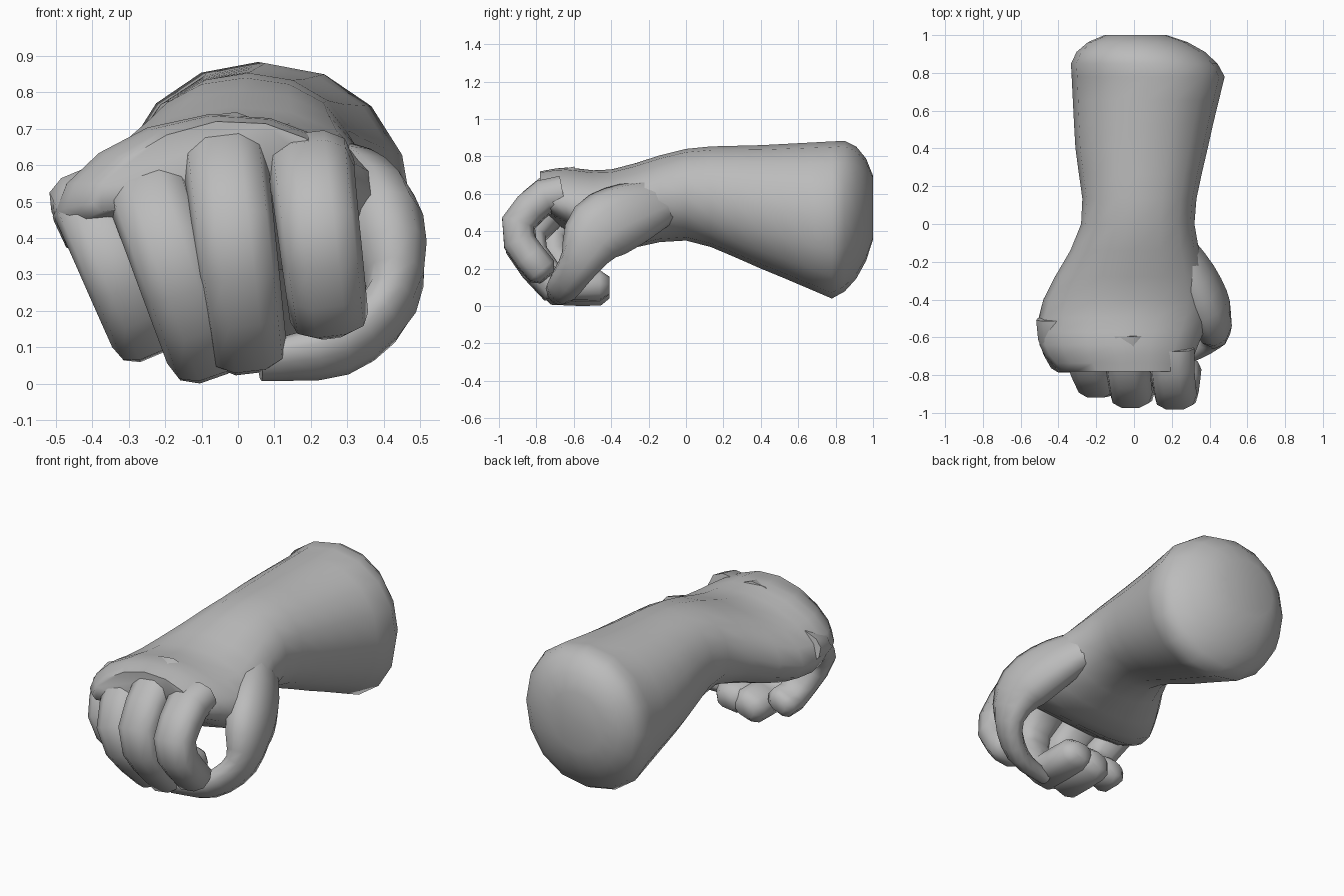
import bpy, bmesh, math
from mathutils import Vector

cube = bpy.data.objects.get("Cube")
if cube:
    bpy.data.objects.remove(cube, do_unlink=True)

skin = bpy.data.materials.new("plain grey")
skin.use_nodes = True
grey = (0.5, 0.5, 0.5, 1)
skin.diffuse_color = grey
skin.node_tree.nodes["Principled BSDF"].inputs["Base Color"].default_value = grey


def oval(sides, power):
    """Points of a unit superellipse."""
    points = []
    for i in range(sides):
        angle = math.tau * i / sides
        c, s = math.cos(angle), math.sin(angle)
        points.append((math.copysign(abs(c) ** (2 / power), c),
                       math.copysign(abs(s) ** (2 / power), s)))
    return points


def smooth_path(stations, steps):
    """Catmull-Rom interpolation through equally long tuples."""
    keys = [Vector(s) for s in stations]
    keys = [keys[0] * 2 - keys[1]] + keys + [keys[-1] * 2 - keys[-2]]
    path = []
    for a, b, c, d in zip(keys, keys[1:], keys[2:], keys[3:]):
        for i in range(steps):
            t = i / steps
            path.append(b + (c - a) * (t / 2)
                        + (a * 2 - b * 5 + c * 4 - d) * (t * t / 2)
                        + (b * 3 - a - c * 3 + d) * (t ** 3 / 2))
    return path + [keys[-2]]


def loft(name, rings):
    """Skin a list of point rings into a closed, smooth shaded part."""
    bm = bmesh.new()
    loops = [[bm.verts.new(point) for point in ring] for ring in rings]
    for near, far in zip(loops, loops[1:]):
        for i in range(len(near)):
            bm.faces.new((near[i - 1], near[i], far[i], far[i - 1]))
    bm.faces.new(loops[0])
    bm.faces.new(loops[-1])
    bmesh.ops.recalc_face_normals(bm, faces=bm.faces)
    mesh = bpy.data.meshes.new(name)
    bm.to_mesh(mesh)
    bm.free()
    mesh.materials.append(skin)
    part = bpy.data.objects.new(name, mesh)
    bpy.context.collection.objects.link(part)
    bpy.ops.object.select_all(action='DESELECT')
    part.select_set(True)
    bpy.context.view_layer.objects.active = part
    bpy.ops.object.shade_smooth_by_angle(angle=math.radians(60))


def tube(name, path, widths, flatness, across, power):
    """Flattened tube along a path, kept level with the across direction."""
    rings = []
    for i, centre in enumerate(path):
        along = (path[min(i + 1, len(path) - 1)] - path[max(i - 1, 0)]).normalized()
        side = (across - along * across.dot(along)).normalized()
        deep = along.cross(side) * flatness
        rings.append([centre + (side * u + deep * v) * widths[i]
                      for u, v in oval(10, power)])
    loft(name, rings)


def arm_ring(y, left, right, bottom, top, scale=1, drift=0):
    """Cross-section of the arm, arched across the back of the hand."""
    middle = Vector(((left + right) / 2 - drift, y, (bottom + top) / 2 + drift))
    droop = max(0, -y) / 6
    return [middle + Vector(((right - left) * u, 0, (top - bottom) * v)) * (scale / 2)
            + Vector((0, 0, droop * (0.3 * u - 0.7 * u * u))) for u, v in oval(16, 2.1)]


# Forearm, wrist and hand: y, then the x limits and the z limits
elbow = (0.78, -0.33, 0.48, 0.04, 0.88)
stations = [
    elbow,
    (0.4, -0.31, 0.39, 0.2, 0.86),
    (0, -0.28, 0.32, 0.35, 0.84),
    (-0.4, -0.48, 0.41, 0.3, 0.73),
    (-0.64, -0.5, 0.34, 0.42, 0.74),
    (-0.78, -0.4, 0.28, 0.53, 0.72),
]
# The elbow end closes with a rounded cap, its flat centre set up and to one side
cap_end = math.radians(66)
cap = []
for step in (4, 3, 2, 1):
    angle = cap_end * step / 4
    bulge = math.sin(angle) / math.sin(cap_end) * (1 - elbow[0])
    cap.append(arm_ring(elbow[0] + bulge, *elbow[1:], math.cos(angle), bulge * 0.3))
loft("forearm_and_hand", cap + [arm_ring(*s) for s in smooth_path(stations, 3)])


def finger(name, root, width, bone, lean, tucks):
    """Finger bent at the knuckle and middle joint, its tip tucked to the palm."""
    path = [Vector(root)]
    for degrees in [10, 40, 50, 95, 125, 130] + [180] * tucks:
        pitch = math.radians(degrees)
        path.append(path[-1] + bone * Vector(
            (lean * math.sin(pitch), -math.cos(pitch), -math.sin(pitch))))
    widths = [width * (1 - i / 60) for i in range(len(path))]
    # Rounded fingertip
    path.append(path[-1] + (path[-1] - path[-2]) * 0.4)
    widths.append(width / 2)
    tube(name, path, widths, 0.8, Vector((1, 0, lean)), 2.5)


finger("index_finger", (0.2, -0.66, 0.6), 0.12, 0.1, 0.12, 0)
finger("middle_finger", (-0.04, -0.58, 0.65), 0.12, 0.13, 0.12, 2)
finger("ring_finger", (-0.26, -0.56, 0.57), 0.12, 0.115, 0.35, 2)
finger("little_finger", (-0.42, -0.5, 0.51), 0.1, 0.09, 0.42, 1)

# Thumb growing out of the wrist and wrapping beneath the fingers: x, y, z, width
thumb = smooth_path([
    (0.2, -0.05, 0.58, 0.1),
    (0.32, -0.28, 0.5, 0.17),
    (0.4, -0.47, 0.4, 0.18),
    (0.42, -0.57, 0.23, 0.11),
    (0.28, -0.66, 0.1, 0.09),
    (0.06, -0.7, 0.06, 0.06),
], 3)
tube("thumb", [p.to_3d() for p in thumb], [p.w for p in thumb],
     0.65, Vector((0, 0.6, -0.7)), 2.2)
